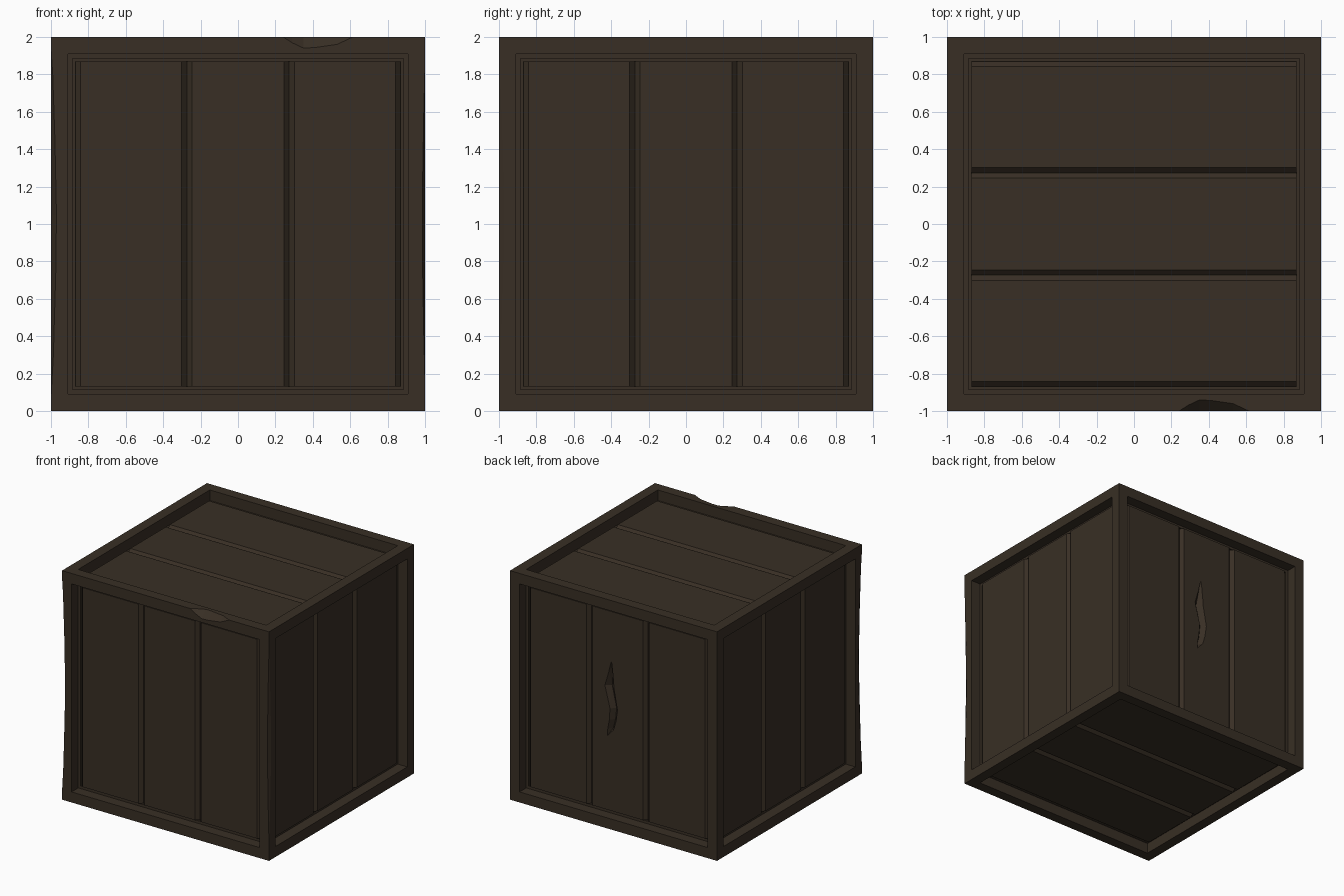
import bpy, bmesh, math
from mathutils import Vector, Matrix

if "Cube" in bpy.data.objects:
    bpy.data.objects.remove(bpy.data.objects["Cube"])

FRAME = 0.13      # border width
RECESS = 0.06     # plank surface below the frame
FLOOR = 0.115     # recess floor under the planks
BEVEL = 0.028     # plank edge chamfer

wood = bpy.data.materials.new("dark_brown_wood")
wood.diffuse_color = (0.040, 0.028, 0.018, 1)
wood.use_nodes = True
wood.node_tree.nodes["Principled BSDF"].inputs["Base Color"].default_value = wood.diffuse_color


def make_object(name, bm):
    bmesh.ops.recalc_face_normals(bm, faces=bm.faces)
    mesh = bpy.data.meshes.new(name)
    bm.to_mesh(mesh)
    bm.free()
    mesh.materials.append(wood)
    obj = bpy.data.objects.new(name, mesh)
    bpy.context.collection.objects.link(obj)
    return obj


def loft(name, sections):
    """Closed solid through a row of equal-sized cross-sections."""
    bm = bmesh.new()
    rings = [[bm.verts.new(p) for p in s] for s in sections]
    n = len(rings[0])
    for a, b in zip(rings, rings[1:]):
        for i in range(n):
            j = (i + 1) % n
            bm.faces.new((a[i], a[j], b[j], b[i]))
    bm.faces.new(rings[0])
    bm.faces.new(rings[-1])
    bmesh.ops.triangulate(bm, faces=[f for f in bm.faces if len(f.verts) == 4])
    return make_object(name, bm)


def carve(obj, cutter):
    mod = obj.modifiers.new("carve", 'BOOLEAN')
    mod.operation = 'DIFFERENCE'
    mod.solver = 'EXACT'
    mod.object = cutter
    bpy.context.view_layer.objects.active = obj
    bpy.ops.object.modifier_apply(modifier=mod.name)
    bpy.data.objects.remove(cutter)


def edge_wear(obj, base, axis, inward, stations):
    """Shave a box edge; stations are (position along axis, depth)."""
    base, axis, inward = Vector(base), Vector(axis), Vector(inward).normalized()
    side = axis.cross(inward)
    rows = []
    for t, depth in stations:
        p = base + axis * t
        c = p + inward * depth
        rows.append((c + side * 0.2, c - side * 0.2, p - inward * 0.3))
    carve(obj, loft("wear_cutter", rows))


# Frame: box with a recessed panel on every side
bm = bmesh.new()
bmesh.ops.create_cube(bm, size=2, matrix=Matrix.Translation((0, 0, 1)))
sides = bm.faces[:]
bmesh.ops.inset_individual(bm, faces=sides, thickness=FRAME)
bmesh.ops.inset_individual(bm, faces=sides, thickness=0, depth=-FLOOR)
frame = make_object("crate_frame", bm)

# Worn front corners and chipped top front edge
edge_wear(frame, (-1, -1, 0), (0, 0, 1), (0.85, 0.53, 0),
          [(0.0, -0.003), (0.3, 0.011), (0.75, 0.022), (1.05, 0.025),
           (1.45, 0.018), (1.8, 0.008), (2.0, -0.003)])
edge_wear(frame, (1, -1, 0), (0, 0, 1), (-0.88, 0.47, 0),
          [(0.0, -0.003), (0.4, 0.006), (0.85, 0.013), (1.2, 0.012),
           (1.6, 0.006), (2.0, -0.003)])
edge_wear(frame, (0, -1, 2), (1, 0, 0), (0, 1, -1),
          [(0.23, -0.005), (0.29, 0.022), (0.35, 0.042), (0.41, 0.040),
           (0.53, 0.028), (0.63, -0.005)])

# Planks: three chamfered boards per side
up = Matrix.Translation((0, 0, 1))
across = Matrix.Rotation(math.pi / 2, 4, 'Y')
panels = {
    "front": Matrix(),
    "right": Matrix.Rotation(math.pi / 2, 4, 'Z'),
    "back": Matrix.Rotation(math.pi, 4, 'Z'),
    "left": Matrix.Rotation(-math.pi / 2, 4, 'Z'),
    "top": Matrix.Rotation(-math.pi / 2, 4, 'X') @ across,
    "bottom": Matrix.Rotation(math.pi / 2, 4, 'X') @ across,
}
edge = 1 - FRAME
seams = [-edge, -0.273, 0.273, edge]
top, low, back = -1 + RECESS, -1 + RECESS + BEVEL, -1 + FLOOR
for side_name, turn in panels.items():
    for i, (a, b) in enumerate(zip(seams, seams[1:])):
        profile = [(a, back), (a, low), (a + BEVEL, top),
                   (b - BEVEL, top), (b, low), (b, back)]
        rows = [[up @ turn @ Vector((x, y, z)) for x, y in profile]
                for z in (-edge, edge)]
        plank = loft(f"{side_name}_plank_{i + 1}", rows)
        # Split in the middle board at the back: (height, x from, x to)
        if side_name == "back" and i == 1:
            split = [(1.43, 0.060, 0.066), (1.36, 0.050, 0.085),
                     (1.21, 0.035, 0.130), (1.02, 0.000, 0.080),
                     (0.92, 0.015, 0.085), (0.84, 0.040, 0.100),
                     (0.78, 0.095, 0.102)]
            y = 1 - RECESS
            carve(plank, loft("split_cutter", [
                ((x0, y + 0.004, z), (x1, y + 0.004, z),
                 ((x0 + x1) / 2, y - 0.04 * min(1, (x1 - x0) / 0.04), z))
                for z, x0, x1 in split]))
